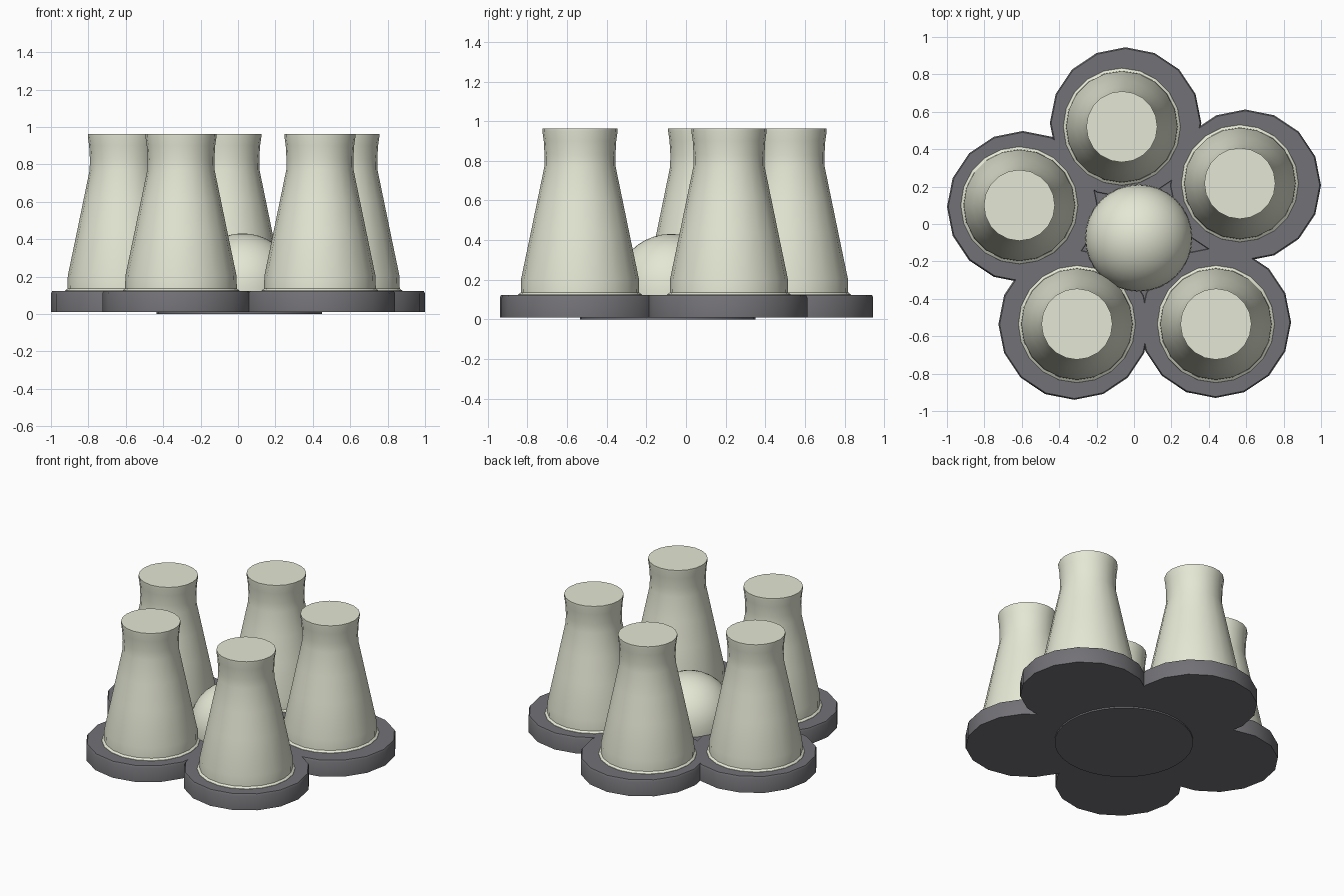
import bpy, math

if "Cube" in bpy.data.objects:
    bpy.data.objects.remove(bpy.data.objects["Cube"])


def material(name, color):
    m = bpy.data.materials.new(name)
    m.diffuse_color = (*color, 1)
    m.use_nodes = True
    m.node_tree.nodes["Principled BSDF"].inputs["Base Color"].default_value = m.diffuse_color
    return m


CREAM = material("cream", (0.78, 0.80, 0.66))
DARK = material("dark_grey", (0.17, 0.165, 0.18))


def lathe(name, profile, sides, location, mat, angle=40):
    """Revolve (radius, z) points about z; open ends are capped, radius 0 is a pole."""
    verts, faces, rings = [], [], []
    for r, z in profile:
        start = len(verts)
        n = 1 if r == 0 else sides
        for i in range(n):
            a = 2 * math.pi * i / sides
            verts.append((r * math.cos(a), r * math.sin(a), z))
        rings.append([start + i % n for i in range(sides)])
    for a, b in zip(rings, rings[1:]):
        for i in range(sides):
            j = (i + 1) % sides
            face = [a[i], a[j], b[j], b[i]]
            faces.append(list(dict.fromkeys(face)))
    if profile[0][0] > 0:
        faces.append(rings[0][::-1])
    if profile[-1][0] > 0:
        faces.append(rings[-1])
    mesh = bpy.data.meshes.new(name)
    mesh.from_pydata(verts, [], faces)
    mesh.materials.append(mat)
    obj = bpy.data.objects.new(name, mesh)
    bpy.context.collection.objects.link(obj)
    obj.location = (*location, 0)
    bpy.ops.object.select_all(action='DESELECT')
    obj.select_set(True)
    bpy.context.view_layer.objects.active = obj
    bpy.ops.object.shade_smooth_by_angle(angle=math.radians(angle))
    return obj


# Flared cooling tower and round slab profiles
tower = [(0.315, 0.115), (0.313, 0.125), (0.299, 0.135), (0.297, 0.205),
         (0.248, 0.44), (0.213, 0.61), (0.180, 0.77), (0.179, 0.83),
         (0.183, 0.90), (0.190, 0.948), (0.190, 0.963), (0.168, 0.963)]
slab = [(0.405, 0.01), (0.405, 0.11), (0.398, 0.123)]

# (tower centre, slab centre) pairs around the dome
sites = [((-0.065, 0.52), (-0.045, 0.54)),
         ((0.566, 0.217), (0.595, 0.207)),
         ((0.438, -0.535), (0.435, -0.525)),
         ((-0.305, -0.535), (-0.32, -0.535)),
         ((-0.613, 0.10), (-0.595, 0.092))]
for i, (tower_at, slab_at) in enumerate(sites, 1):
    lathe(f"tower_{i}", tower, 20, tower_at, CREAM)
    lathe(f"tower_slab_{i}", slab, 16, slab_at, DARK)

# Central slab and domed building
lathe("centre_slab", [(0.443, 0), (0.443, 0.118)], 32, (0.007, -0.092), DARK)
R, Z0 = 0.286, 0.145
dome = [(R, 0.12)] + [(R * math.cos(t), Z0 + R * math.sin(t))
                      for t in (math.pi / 2 * k / 10 for k in range(10))] + [(0, Z0 + R)]
lathe("dome", dome, 32, (0.025, -0.075), CREAM)
